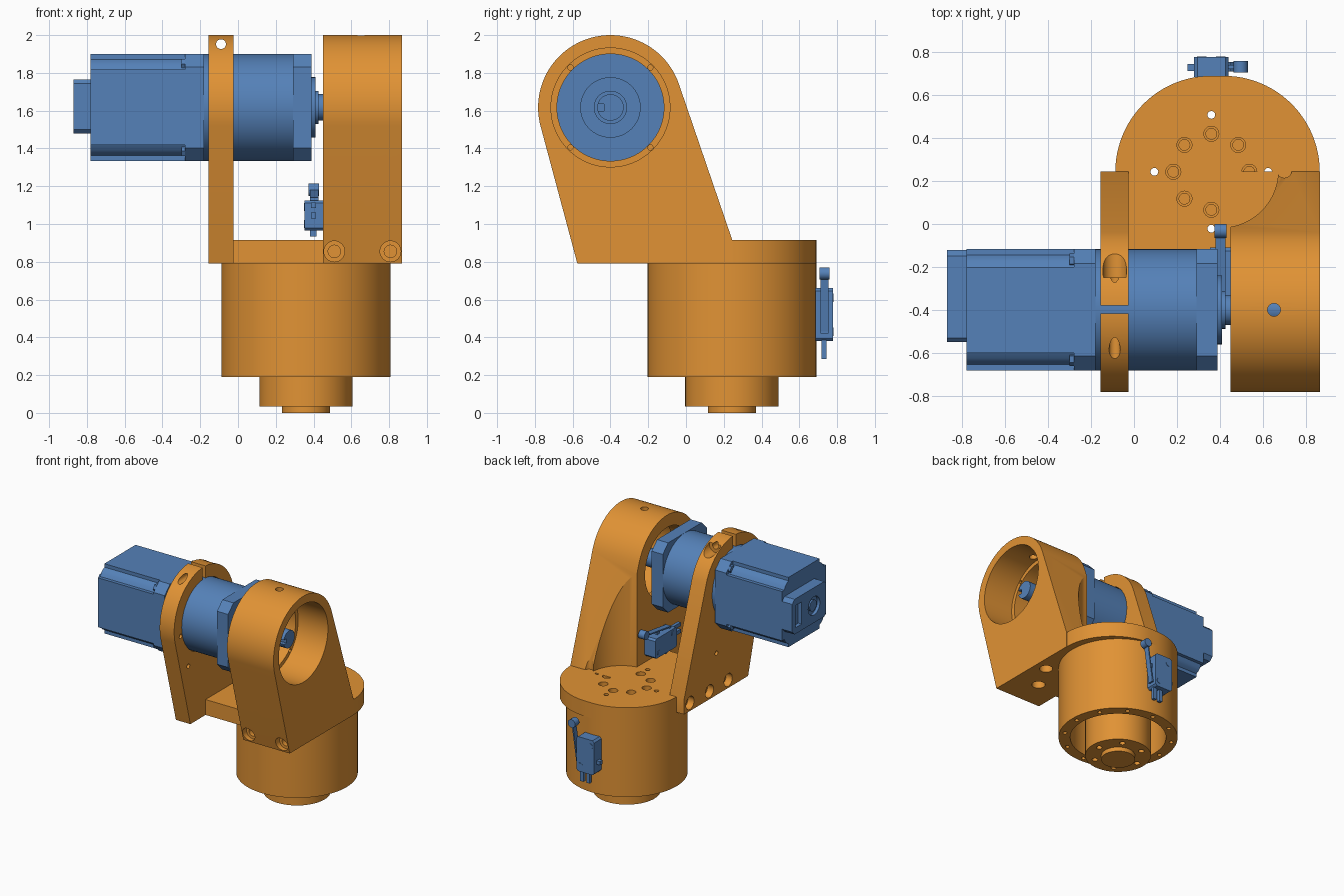
import bpy, bmesh, math
from mathutils import Vector

if "Cube" in bpy.data.objects:
    bpy.data.objects.remove(bpy.data.objects["Cube"])


def material(name, rgb):
    m = bpy.data.materials.new(name)
    m.diffuse_color = (*rgb, 1)
    m.use_nodes = True
    m.node_tree.nodes["Principled BSDF"].inputs["Base Color"].default_value = m.diffuse_color
    return m


ORANGE = material("orange_metal", (0.75, 0.29, 0.035))
BLUE = material("blue_hardware", (0.09, 0.22, 0.48))


# A solid is (axis, outline, lo, hi): a 2D outline extruded along one axis
def rect(axis, a0, a1, b0, b1, lo, hi):
    return axis, [(a0, b0), (a1, b0), (a1, b1), (a0, b1)], lo, hi


def cyl(axis, a, b, r, lo, hi, n=64):
    return axis, [(a + r * math.cos(2 * math.pi * i / n),
                   b + r * math.sin(2 * math.pi * i / n)) for i in range(n)], lo, hi


def place(axis, p, h):
    a, b = p
    return Vector({'x': (h, a, b), 'y': (a, h, b), 'z': (a, b, h)}[axis])


def part(name, mat, *solids):
    bm = bmesh.new()
    for axis, pts, lo, hi in solids:
        low = [bm.verts.new(place(axis, p, lo)) for p in pts]
        high = [bm.verts.new(place(axis, p, hi)) for p in pts]
        bm.faces.new(low[::-1])
        bm.faces.new(high)
        for i in range(len(pts)):
            j = (i + 1) % len(pts)
            bm.faces.new((low[i], low[j], high[j], high[i]))
    bmesh.ops.recalc_face_normals(bm, faces=bm.faces)
    me = bpy.data.meshes.new(name)
    bm.to_mesh(me)
    bm.free()
    me.materials.append(mat)
    ob = bpy.data.objects.new(name, me)
    bpy.context.collection.objects.link(ob)
    return ob


def cut(ob, *solids):
    for s in solids:
        tool = part("cutter", ORANGE, s)
        tool.hide_render = True
        mod = ob.modifiers.new("cut", 'BOOLEAN')
        mod.operation, mod.solver, mod.object = 'DIFFERENCE', 'EXACT', tool
        dg = bpy.context.evaluated_depsgraph_get()
        mesh = bpy.data.meshes.new_from_object(ob.evaluated_get(dg))
        ob.modifiers.clear()
        ob.data = mesh
        bpy.data.objects.remove(tool)


def ring(a, b, radius, count, start=0.0):
    return [(a + radius * math.cos(start + 2 * math.pi * i / count),
             b + radius * math.sin(start + 2 * math.pi * i / count)) for i in range(count)]


CX, CY = 0.36, 0.243      # vertical turning axis
MY, MZ = -0.40, 1.617     # horizontal motor axis

# Base housing: drum open below, with screw holes round the rim
base = part("base_housing", ORANGE, cyl('z', CX, CY, 0.447, 0.19, 0.79, 96))
cut(base, cyl('z', CX, CY, 0.36, 0.1, 0.70),
    *[cyl('z', x, y, 0.016, 0.1, 0.27, 16) for x, y in ring(CX, CY, 0.405, 12)],
    *[cyl('z', x, y, 0.018, 0.6, 0.9, 16) for x, y in ring(CX, CY, 0.265, 4)])

# Output hub below the drum
hub = part("output_hub", ORANGE, cyl('z', CX, CY, 0.247, 0.035, 0.70))
cut(hub, *[cyl('z', x, y, 0.022, 0.0, 0.10, 16) for x, y in ring(CX, CY, 0.185, 6)])
part("hub_boss", ORANGE, cyl('z', CX, CY, 0.127, 0.0, 0.04))

# Turntable plate: rounded back, straight tongue between the arms
arc = [math.pi * i / 48 for i in range(49)]
outline = [(0.418 + 0.447 * math.cos(t), CY + 0.447 * math.sin(t)) for t in arc[:25]]
outline += [(CX + 0.447 * math.cos(t), CY + 0.447 * math.sin(t)) for t in arc[24:]]
outline += [(-0.025, CY), (-0.025, -0.38), (0.45, -0.38), (0.45, CY)]
plate = part("turntable_plate", ORANGE, ('z', outline, 0.79, 0.915))
cut(plate, *[cyl('z', x, y, 0.018, 0.7, 1.0, 16) for x, y in ring(CX, CY, 0.265, 4)])
for x, y in ring(CX, CY, 0.177, 8):
    cut(plate, cyl('z', x, y, 0.035, 0.865, 1.0, 24), cyl('z', x, y, 0.025, 0.82, 1.0, 24))


# Arm side profile: round head with tangent lines down to the foot
def tangent(p, side):
    dy, dz = p[0] - MY, p[1] - MZ
    return math.atan2(dz, dy) + side * math.acos(0.383 / math.hypot(dy, dz))


front_foot, back_foot = (-0.575, 0.79), (0.245, 0.915)
t0, t1 = tangent(back_foot, 1), tangent(front_foot, -1) + 2 * math.pi
head = [(MY + 0.383 * math.cos(t0 + (t1 - t0) * i / 64),
         MZ + 0.383 * math.sin(t0 + (t1 - t0) * i / 64)) for i in range(65)]
profile = head + [front_foot, (0.245, 0.79), back_foot]

# Right arm: stepped bearing bore, scooped back, countersunk foot screws
right = part("right_arm", ORANGE, ('x', profile, 0.45, 0.867))
cut(right, cyl('x', MY, MZ, 0.283, 0.3, 1.0, 96), cyl('x', MY, MZ, 0.315, 0.60, 1.0, 96),
    cyl('z', 0.405, 0.25, 0.267, 0.915, 1.9), cyl('z', 0.652, MY, 0.03, 1.8, 2.1, 24),
    cyl('z', 0.70, 0.25, 0.035, 0.915, 1.2, 24))
for x in (0.51, 0.807):
    cut(right, cyl('y', x, 0.855, 0.055, -0.8, -0.54, 32), cyl('y', x, 0.855, 0.033, -0.8, -0.38, 24))
for x, y in ((0.66, -0.33), (0.77, -0.11)):
    cut(right, cyl('z', x, y, 0.05, 0.7, 0.85, 32))
cut(right, *[cyl('x', y, z, 0.014, 0.5, 0.7, 12) for y, z in ring(MY, MZ, 0.299, 4, 0.785)])

# Left arm: split clamp around the gearbox
left = part("left_arm", ORANGE, ('x', profile, -0.155, -0.025))
cut(left, cyl('x', MY, MZ, 0.286, -0.3, 0.1, 96),
    rect('x', -0.417, -0.38, 1.8, 2.1, -0.3, 0.1),
    cyl('y', -0.09, 1.952, 0.026, -0.9, 0.1, 24),
    cyl('y', -0.09, 1.952, 0.055, -0.25, 0.1, 32))
for y in (0.17, -0.08, -0.32):
    cut(left, cyl('x', y, 0.855, 0.052, -0.3, -0.10, 32), cyl('x', y, 0.855, 0.03, -0.3, 0.0, 24))
cut(left, *[cyl('x', y, z, 0.018, -0.3, 0.1, 16)
            for y, z in ((-0.70, 1.55), (-0.60, 1.27), (-0.17, 1.13))])


# Motor: square sections built from one corner outline turned four times
def square(corner, lo, hi):
    pts = []
    for k in range(4):
        c, s = round(math.cos(k * math.pi / 2)), round(math.sin(k * math.pi / 2))
        pts += [(MY + c * a - s * b, MZ + s * a + c * b) for a, b in corner]
    return 'x', pts, lo, hi


H = 0.283
part("motor_body", BLUE, square(
    [(H, 0.2), (0.255, 0.2), (0.24, 0.225), (0.225, 0.24), (0.2, 0.255), (0.2, H)], -0.78, -0.28))
chamfer = [(H, 0.215), (0.215, H)]
part("motor_flange", BLUE, square(chamfer, -0.28, -0.18),
     *[cyl('x', y, z, 0.032, -0.30, -0.28, 6) for y, z in ring(MY, MZ, 0.325, 4, math.pi / 4)])
part("gearbox", BLUE, cyl('x', MY, MZ, H, -0.18, 0.29, 96))
part("gearbox_flange", BLUE, square(chamfer, 0.29, 0.39), cyl('x', MY, MZ, 0.16, 0.39, 0.41))

# Output shaft with keyway
shaft = part("output_shaft", BLUE, cyl('x', MY, MZ, 0.088, 0.41, 0.425), cyl('x', MY, MZ, 0.07, 0.425, 0.74))
cut(shaft, rect('x', MY - 0.09, MY - 0.035, MZ - 0.018, MZ + 0.018, 0.52, 0.9))

# Rear connector housing
cover = part("motor_rear_cover", BLUE, ('x', [
    (-0.55, 1.50), (-0.53, 1.48), (-0.15, 1.48), (-0.12, 1.51),
    (-0.12, 1.735), (-0.15, 1.765), (-0.53, 1.765), (-0.55, 1.745)], -0.87, -0.78))
cut(cover, cyl('x', MY, MZ, 0.075, -0.9, -0.845, 32),
    rect('x', -0.24, -0.16, 1.53, 1.71, -0.9, -0.84))
part("rear_cover_knob", BLUE, cyl('x', MY, MZ, 0.045, -0.85, -0.862, 24))


# Limit switch: case, screw bosses, lever, roller and terminals in local (u, v)
def switch(name, axis, to2d, lo, hi):
    def box(u0, u1, v0, v1, a=0.0, b=1.0):
        pts = [to2d(u, v) for u, v in ((u0, v0), (u1, v0), (u1, v1), (u0, v1))]
        return axis, pts, lo + (hi - lo) * a, lo + (hi - lo) * b

    def disc(u, v, r, a, b):
        return cyl(axis, *to2d(u, v), r, lo + (hi - lo) * a, lo + (hi - lo) * b, 24)

    lever = [to2d(u, v) for u, v in ((-0.09, 0.085), (0.21, 0.128), (0.21, 0.138), (-0.09, 0.095))]
    case = [to2d(u, v) for u, v in ((-0.14, -0.065), (-0.125, -0.08), (0.125, -0.08), (0.14, -0.065),
                                    (0.14, 0.065), (0.125, 0.08), (-0.125, 0.08), (-0.14, 0.065))]
    part(name + "_case", BLUE, (axis, case, lo, hi),
         disc(0.09, -0.045, 0.022, -0.03, 1.03), disc(-0.09, 0.045, 0.022, -0.03, 1.03))
    part(name + "_lever", BLUE, (axis, lever, lo + (hi - lo) * 0.28, lo + (hi - lo) * 0.75),
         box(0.03, 0.06, 0.08, 0.11, 0.4, 0.6), box(-0.1, -0.08, 0.07, 0.095, 0.28, 0.75))
    part(name + "_roller", BLUE, disc(0.218, 0.137, 0.033, 0.22, 0.8))
    part(name + "_terminals", BLUE, box(-0.235, -0.13, -0.015, 0.015, 0.35, 0.62),
         box(-0.235, -0.13, 0.04, 0.07, 0.35, 0.62), box(-0.06, -0.03, -0.11, -0.07, 0.3, 0.65))


switch("base_switch", 'y', lambda u, v: (CX + v, 0.52 + u), 0.685, 0.778)
switch("arm_switch", 'x', lambda u, v: (-0.25 + u, 1.045 + v), 0.353, 0.449)

# Smooth round walls, keep edges sharp
for ob in bpy.context.collection.objects:
    ob.select_set(True)
    bpy.context.view_layer.objects.active = ob
bpy.ops.object.shade_smooth_by_angle(angle=math.radians(25))
